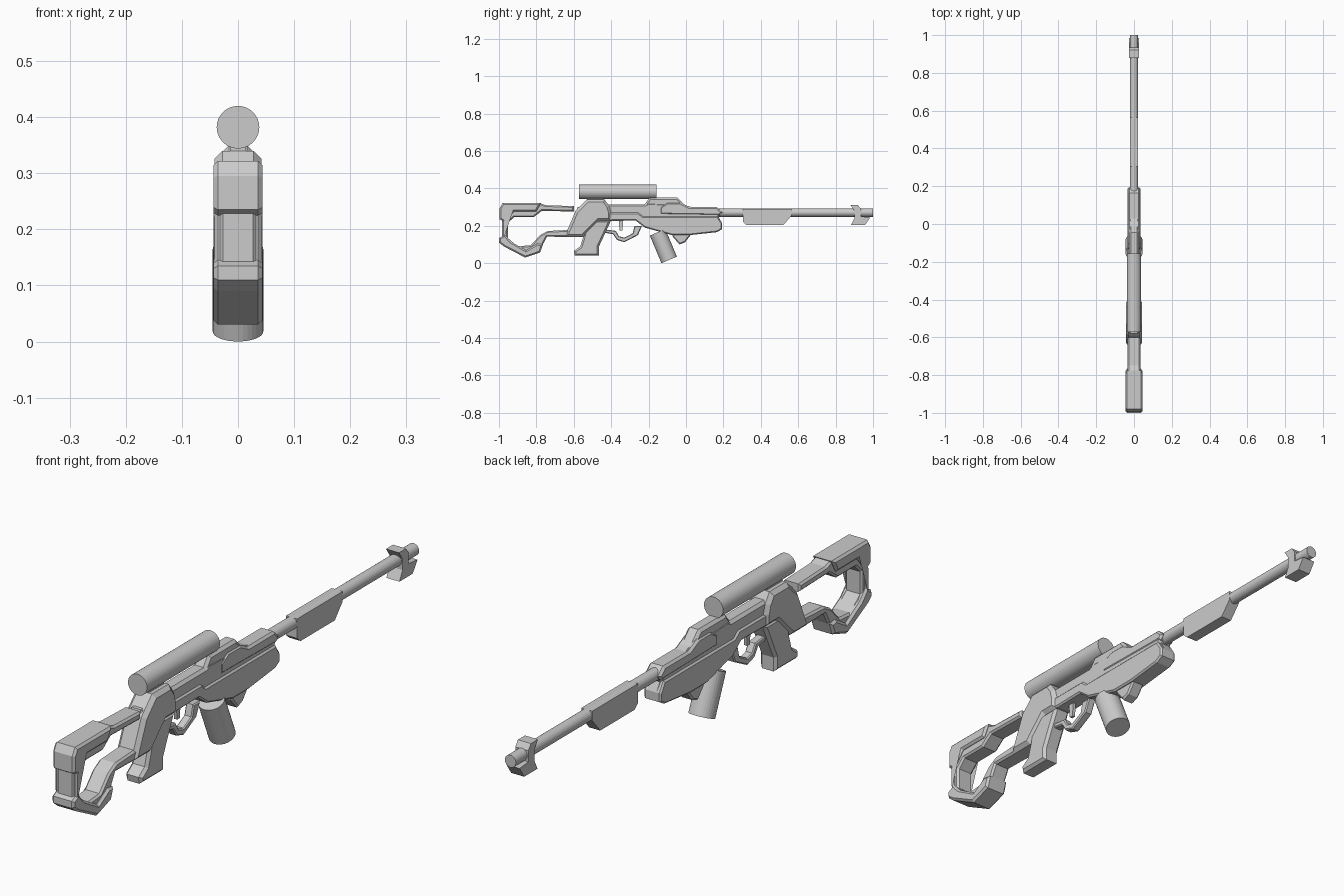
import bpy, bmesh, math
from mathutils import Vector

grey = bpy.data.materials.new("light_grey")
grey.diffuse_color = (0.6, 0.6, 0.6, 1)


def finish(bm, name):
    bmesh.ops.recalc_face_normals(bm, faces=bm.faces)
    me = bpy.data.meshes.new(name)
    bm.to_mesh(me)
    bm.free()
    me.materials.append(grey)
    ob = bpy.data.objects.new(name, me)
    bpy.context.collection.objects.link(ob)
    return ob


def plate(name, pts, hw, c=0.0):
    """Side profile (y, z in hundredths) extruded across x, with chamfered rims."""
    bm = bmesh.new()
    w = hw - c
    face = bm.faces.new([bm.verts.new((-w, y / 100, z / 100)) for y, z in pts])
    ext = bmesh.ops.extrude_face_region(bm, geom=[face])
    bmesh.ops.translate(bm, verts=[g for g in ext["geom"] if isinstance(g, bmesh.types.BMVert)],
                        vec=(2 * w, 0, 0))
    bmesh.ops.recalc_face_normals(bm, faces=bm.faces)
    if c:
        for cap in [f for f in bm.faces if abs(f.normal.x) > 0.9]:
            bmesh.ops.inset_region(bm, faces=[cap], thickness=c, depth=c,
                                   use_even_offset=True, use_boundary=True)
    return finish(bm, name)


def rod(name, a, b, r, n=32):
    """Cylinder between two (y, z) points on the centre plane."""
    a, b = Vector((0, *a)), Vector((0, *b))
    bm = bmesh.new()
    bmesh.ops.create_cone(bm, cap_ends=True, segments=n, radius1=r, radius2=r, depth=(b - a).length)
    ob = finish(bm, name)
    ob.location = (a + b) / 2
    ob.rotation_euler = (b - a).to_track_quat('Z', 'Y').to_euler()
    return ob


# Barrel, scope and magazine
rod("barrel", (0.15, 0.27), (1.0, 0.27), 0.022, 24)
rod("scope", (-0.572, 0.382), (-0.157, 0.382), 0.038)
rod("magazine", (-0.152, 0.165), (-0.09, 0.0176), 0.045)

# Barrel furniture
plate("barrel_weight", [(30.5, 29), (56.5, 29), (56.5, 25.5), (52, 20.3), (32.5, 20.3), (30.5, 22)], 0.022)
plate("muzzle_brake", [(88, 31), (92, 31), (93.5, 29), (93.5, 25), (98.5, 24.5), (95.8, 20.5),
                       (88.2, 20.5), (90, 24), (90, 28)], 0.026)

# Receiver: slim core, front side shell and wide rear frame
plate("receiver_core", [(-62, 15), (-58, 30), (-42, 31.5), (-22, 31.5), (-20, 32.5), (-2, 31.5),
                        (3, 30), (16.5, 30), (19.5, 27.3), (17.5, 24.6), (19.3, 21.4), (19.3, 18.2),
                        (16.5, 16.6), (2, 15), (-7.5, 15), (-22, 19), (-27, 23), (-46, 22.5),
                        (-56, 14.5)], 0.028, 0.01)
plate("receiver_shell", [(-48, 27), (-25.5, 27), (-23, 25), (17, 25), (19.3, 21.4), (19.3, 18.2),
                         (16.5, 16.6), (2, 15), (-7.5, 15), (-22, 19), (-27, 22.8), (-48, 22.5)],
      0.034, 0.006)
plate("rear_frame", [(-65, 14), (-59, 28), (-53, 34), (-43.5, 34), (-41, 30.5), (-40, 27), (-40, 22.5),
                     (-46.5, 22.5), (-55, 14)], 0.042, 0.014)
plate("upper_housing", [(-22.5, 31), (-19.5, 35), (-4.5, 35), (-0.5, 31), (3, 29), (-18, 29)], 0.026, 0.01)
plate("front_top_block", [(-14, 30), (-10, 32.5), (-3, 32.5), (2, 30), (16.5, 30), (19.5, 27.3),
                          (18, 25.5), (-14, 26)], 0.031, 0.008)
plate("rear_scope_mount", [(-53, 33), (-53, 35.5), (-44, 35.5), (-44, 33)], 0.014)
plate("front_scope_mount", [(-20, 34), (-20, 35.5), (-15.7, 35.5), (-15.7, 34)], 0.014)
plate("front_catch", [(-7.5, 16), (-7, 14), (-3.5, 10), (-0.5, 11.2), (2.5, 15), (2, 17)], 0.025, 0.006)

# Grip and trigger guard
plate("grip", [(-53, 23), (-40, 23), (-46.5, 9), (-46.5, 4), (-59.5, 4), (-60, 6.5), (-56.5, 9),
               (-55, 14)], 0.033, 0.01)
plate("trigger_guard", [(-45, 16.5), (-39, 15.5), (-37, 12.5), (-33, 11.2), (-25.7, 15), (-23.5, 20),
                        (-27.5, 20), (-28.5, 16), (-33, 13.7), (-35.8, 14.4), (-37.5, 17.3),
                        (-45, 18.2)], 0.016, 0.004)
plate("trigger", [(-36, 23), (-33.5, 23), (-34, 17.5), (-35.5, 17.5)], 0.006)

# Stock: open frame that closes against the receiver
plate("stock_frame", [(-60, 30.5), (-75, 31), (-78, 32), (-97, 31.8), (-98.5, 29.5), (-98.5, 11.5),
                      (-86, 3.8), (-78.5, 6.3), (-74.3, 14.2), (-62, 14), (-62, 17.8), (-74, 17.2),
                      (-78, 15), (-83, 9.6), (-90, 9), (-95.2, 13.4), (-95.2, 21.5), (-92, 24.6),
                      (-81.5, 24.6), (-77, 28), (-60, 27.6)], 0.034, 0.007)
plate("butt_shell", [(-77.5, 32.2), (-98, 32.2), (-99.6, 29.5), (-99.6, 23.5), (-98, 22.5), (-98, 14.5),
                     (-100, 13.5), (-100, 11), (-97.5, 9), (-86, 3), (-78, 5.7), (-76.5, 10),
                     (-79.5, 10.5), (-85.5, 6.9), (-93.5, 11.5), (-96.8, 15), (-96.8, 22), (-92, 27.6),
                     (-80, 27.6)], 0.044, 0.008)
